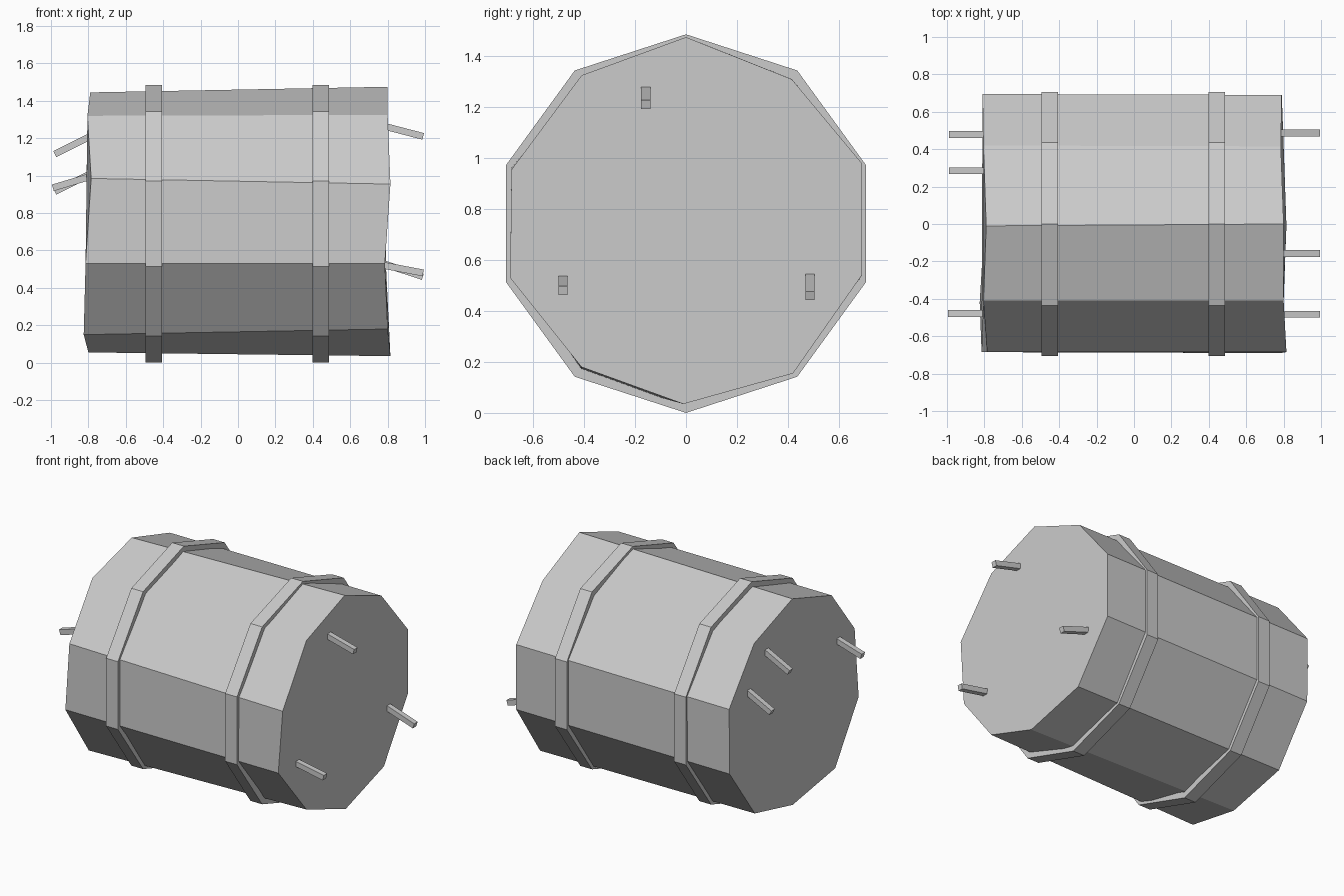
import bpy
import bmesh
from math import sin, cos, pi
from mathutils import Matrix, Vector

cube = bpy.data.objects.get("Cube")
if cube:
    bpy.data.objects.remove(cube, do_unlink=True)

SIDES = 10
CENTRE_Z = 0.743

grey = bpy.data.materials.new("plain grey")
grey.use_nodes = True
colour = (0.6, 0.6, 0.6, 1)
grey.diffuse_color = colour
grey.node_tree.nodes["Principled BSDF"].inputs["Base Color"].default_value = colour


def finish(bm, name):
    """Turn a bmesh into a flat-shaded grey object."""
    bmesh.ops.recalc_face_normals(bm, faces=bm.faces)
    mesh = bpy.data.meshes.new(name)
    bm.to_mesh(mesh)
    bm.free()
    mesh.materials.append(grey)
    obj = bpy.data.objects.new(name, mesh)
    bpy.context.collection.objects.link(obj)
    return obj


def bridge(bm, first, second):
    """Join two closed loops of vertices with quads."""
    for i in range(SIDES):
        j = (i + 1) % SIDES
        bm.faces.new((first[i], first[j], second[j], second[i]))


def decagon(bm, x, radius):
    """Regular ring around the x axis with a corner on top."""
    angles = [2 * pi * i / SIDES for i in range(SIDES)]
    return [bm.verts.new((x, radius * sin(a), CENTRE_Z + radius * cos(a))) for a in angles]


# Bale body: two slightly uneven ten-sided ends, corners listed from the top towards the back
ends = {
    "left": (
        (.80, .785, .79, .79, .80, .815, .80, .785, .815, .80),
        (0, .415, .69, .69, .42, -.01, -.41, -.69, -.685, -.41),
        (1.475, 1.31, .98, .54, .155, .035, .18, .53, .955, 1.325)),
    "right": (
        (-.79, -.805, -.81, -.81, -.81, -.80, -.825, -.815, -.785, -.805),
        (-.01, .42, .695, .69, .42, 0, -.42, -.685, -.685, -.41),
        (1.445, 1.31, .97, .53, .16, .055, .15, .53, .985, 1.32)),
}
bm = bmesh.new()
rings = [[bm.verts.new(p) for p in zip(*coords)] for coords in ends.values()]
bridge(bm, *rings)
for ring in rings:
    bm.faces.new(ring)
finish(bm, "bale_body")

# Straps: flat ten-sided hoops around the body
for side, x in (("left", 0.443), ("right", -0.45)):
    bm = bmesh.new()
    half = 0.044
    loops = [decagon(bm, x - half, 0.743), decagon(bm, x + half, 0.743),
             decagon(bm, x + half, 0.70), decagon(bm, x - half, 0.70)]
    for i, loop in enumerate(loops):
        bridge(bm, loop, loops[(i + 1) % len(loops)])
    finish(bm, "strap_" + side)

# Pegs: small square sticks drooping out of both ends (outward sign, y, tip x, tip z, droop)
pegs = {
    "peg_left_top": (1, -.158, .99, 1.21, .26),
    "peg_left_front": (1, -.483, .99, .48, .19),
    "peg_left_back": (1, .487, .988, .46, .33),
    "peg_right_top": (-1, .285, .98, 1.115, .5),
    "peg_right_back": (-1, .478, .98, .915, .5),
    "peg_right_front": (-1, -.478, .99, .935, .3),
}
LENGTH, THICK = 0.26, 0.036
for name, (sign, y, tip_x, tip_z, droop) in pegs.items():
    along = Vector((sign, 0, -droop)).normalized()
    middle = Vector((sign * tip_x, y, tip_z)) - along * LENGTH / 2
    turn = Vector((1, 0, 0)).rotation_difference(along).to_matrix().to_4x4()
    if sign < 0:
        turn = Vector((-1, 0, 0)).rotation_difference(along).to_matrix().to_4x4()
    bm = bmesh.new()
    bmesh.ops.create_cube(bm, size=1, matrix=Matrix.Translation(middle) @ turn
                          @ Matrix.Diagonal((LENGTH, THICK, THICK, 1)))
    finish(bm, name)
